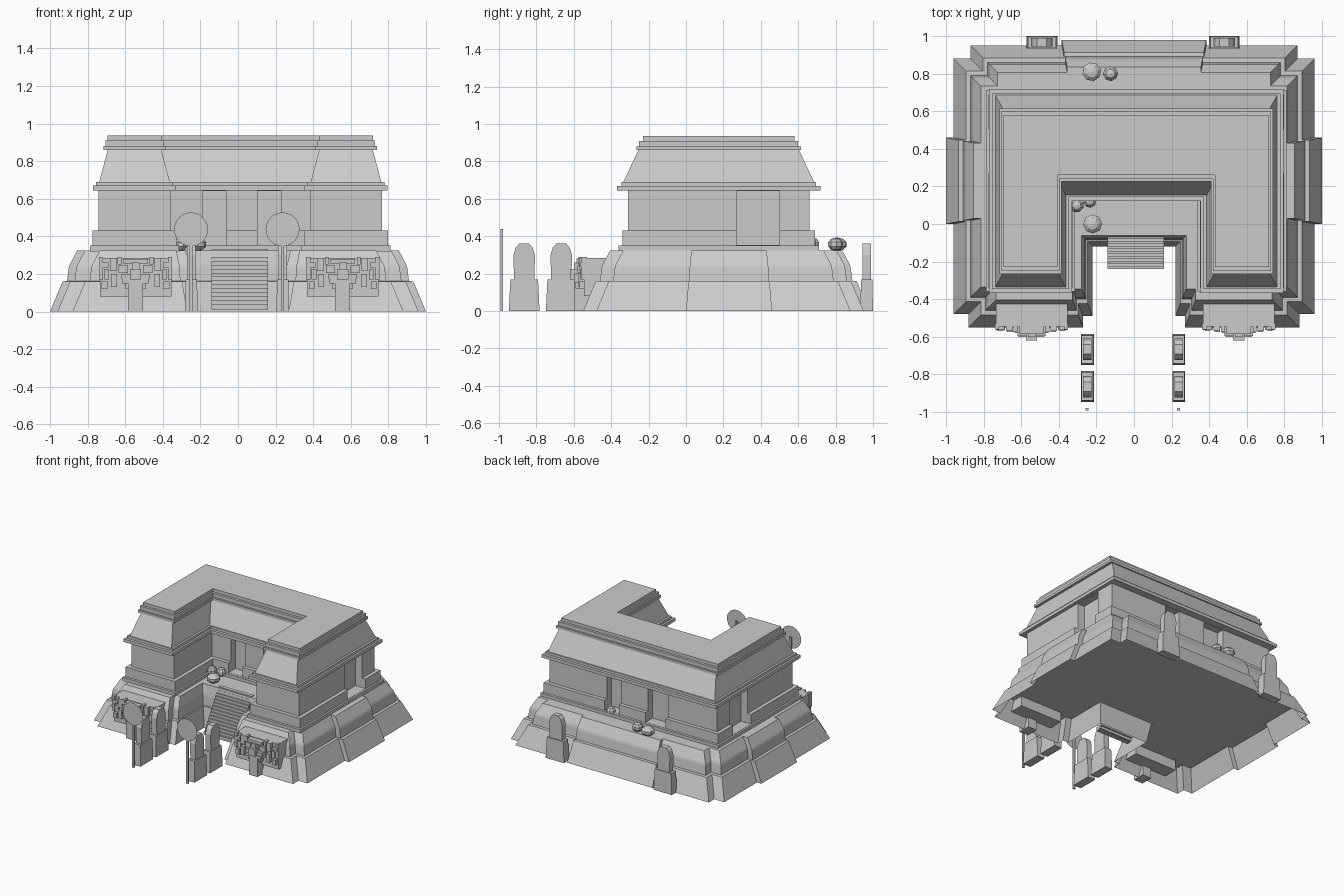
import bpy, bmesh, math, random

if "Cube" in bpy.data.objects:
    bpy.data.objects.remove(bpy.data.objects["Cube"])

random.seed(4)


def finish(name, bm):
    bmesh.ops.recalc_face_normals(bm, faces=bm.faces)
    me = bpy.data.meshes.new(name)
    bm.to_mesh(me)
    bm.free()
    ob = bpy.data.objects.new(name, me)
    bpy.context.collection.objects.link(ob)
    return ob


def add_box(bm, x0, x1, y0, y1, z0, z1, tx=0.0, ty=0.0):
    """Box whose top is drawn in by tx, ty on each side."""
    lo = [(x0, y0), (x1, y0), (x1, y1), (x0, y1)]
    hi = [(x0 + tx, y0 + ty), (x1 - tx, y0 + ty), (x1 - tx, y1 - ty), (x0 + tx, y1 - ty)]
    a = [bm.verts.new((*p, z0)) for p in lo]
    b = [bm.verts.new((*p, z1)) for p in hi]
    bm.faces.new(a[::-1])
    bm.faces.new(b)
    for i in range(4):
        j = (i + 1) % 4
        bm.faces.new((a[i], a[j], b[j], b[i]))


def mirrored(half, cx=0.0):
    return [(cx + x, y) for x, y in half] + [(cx - x, y) for x, y in reversed(half)]


def grow(outline, dx, dy, inner):
    """Move each edge of a right-angled outline outward; court and buttress edges move less."""
    n = len(outline)
    pts = [list(p) for p in outline]
    for i in range(n):
        j = (i + 1) % n
        (ax, ay), (bx, by) = outline[i], outline[j]
        upright = abs(ax - bx) < 1e-6
        mx, my = (ax + bx) / 2, (ay + by) / 2
        k = inner if abs(mx) < 0.3 and (upright and my < 0.2 or -0.2 < my < 0.3) else 1
        if math.hypot(ax - bx, ay - by) < 0.045:
            k = 0.2
        if upright:
            pts[i][0] = pts[j][0] = ax + (dx if by > ay else -dx) * k
        else:
            pts[i][1] = pts[j][1] = ay + (dy if bx < ax else -dy) * k
    return pts


def loft(name, outline, levels, inner=1.0, closed=True):
    bm = bmesh.new()
    rings = [[bm.verts.new((x, y, z)) for x, y in grow(outline, dx, dy, inner)]
             for z, dx, dy in levels]
    n = len(outline)
    for a, b in zip(rings, rings[1:]):
        for i in range(n):
            j = (i + 1) % n
            bm.faces.new((a[i], a[j], b[j], b[i]))
    if closed:
        bm.faces.new(rings[0][::-1])
        bm.faces.new(rings[-1])
    return finish(name, bm)


# Battered platform with corner notches and side buttresses: open skirt, then terrace
platform = mirrored([(.22, -.12), (.22, -.49), (.27, -.49), (.27, -.55), (.88, -.55),
                     (.88, -.48), (.96, -.48), (.96, 0), (1, 0), (1, .46), (.96, .46),
                     (.96, .88), (.87, .88), (.87, .95), (.385, .95), (.385, .98)])
loft("platform_skirt", platform,
     [(0, 0, 0), (.16, -.067, -.067), (.162, -.095, -.095)], 0.4, closed=False)
loft("platform_terrace", platform,
     [(z, -d, -d) for z, d in [(.16, .09), (.235, .1), (.25, .105), (.325, .145)]], 0.4)

# U-shaped building: plinth, wall, cornice, sloping roof, stepped crown
walls = mirrored([(.37, .18), (.37, -.31), (.755, -.31), (.755, .66)], 0.012)
building = loft("building", walls,
     [(.32, .045, .05), (.35, .045, .05), (.35, .03, .03), (.43, .03, .03), (.43, 0, 0),
      (.645, 0, 0), (.645, .028, .058), (.67, .028, .058), (.67, .012, .035), (.69, .012, .035),
      (.69, -.005, .025), (.86, -.05, -.055), (.86, -.028, -.045), (.88, -.028, -.045),
      (.88, -.037, -.06), (.91, -.037, -.06), (.91, -.05, -.08), (.935, -.05, -.08)])

# Recessed doorways in the court, on the back and on both sides
bm = bmesh.new()
for x0, x1 in [(-.19, -.065), (.105, .23)]:
    add_box(bm, x0, x1, .10, .24, .352, .642)
for x0, x1 in [(-.30, -.12), (.12, .25)]:
    add_box(bm, x0, x1, .60, .75, .352, .642)
for x0, x1 in [(.705, .85), (-.85, -.685)]:
    add_box(bm, x0, x1, .27, .50, .352, .642)
cutter = finish("doorway_cutter", bm)
cutter.hide_render = True
cutter.hide_viewport = True
cut = building.modifiers.new("doorways", 'BOOLEAN')
cut.operation = 'DIFFERENCE'
cut.solver = 'EXACT'
cut.object = cutter

# Stairway up to the court
bm = bmesh.new()
steps = 15
for i in range(steps):
    y, z = -.24 + .2 * i / steps, .02 + .31 * (i + 1) / steps
    add_box(bm, -.14, .16, y, y + .03, max(z - .045, .01), z)
finish("stairs", bm)


# Standing stones: tapered pedestal with a slab narrowing to a blunt top
def stela(name, x, y, turned):
    bm = bmesh.new()
    add_box(bm, -.082, .082, -.034, .034, 0, .17, .008, .004)
    prof = [(-.055, .17), (.055, .17), (.057, .30), (.045, .34), (.025, .362),
            (-.025, .362), (-.045, .34), (-.057, .30)]
    face = bm.faces.new([bm.verts.new((px, -.023, pz)) for px, pz in prof])
    ext = bmesh.ops.extrude_face_region(bm, geom=[face])
    bmesh.ops.translate(bm, vec=(0, .046, 0),
                        verts=[v for v in ext["geom"] if isinstance(v, bmesh.types.BMVert)])
    ob = finish(name, bm)
    ob.location = (x, y, 0)
    ob.rotation_euler.z = math.pi / 2 if turned else 0


for x in (-.248, .238):
    for y in (-.667, -.865):
        stela("court_stela", x, y, True)
for x in (-.49, .48):
    stela("back_stela", x, .966, False)

# Disc standards at the front: square pole with a paper-thin disc
for x in (-.25, .237):
    bm = bmesh.new()
    add_box(bm, x - .008, x + .008, -.992, -.978, 0, .44)
    finish("standard_pole", bm)
    bpy.ops.mesh.primitive_circle_add(vertices=24, radius=.09, fill_type='NGON',
                                      location=(x, -.993, .437), rotation=(math.pi / 2, 0, 0))
    bpy.context.object.name = "standard_disc"

# Carved masks on the wing fronts: centred boxes, then mirrored pairs
centre = [(.19, -.545, -.40, .08, .285), (.04, -.60, -.50, 0, .15), (.055, -.59, -.5, .12, .15),
          (.03, -.62, -.53, .17, .225), (.02, -.60, -.53, .225, .26), (.065, -.585, -.53, .255, .28),
          (.07, -.60, -.53, .15, .172)]
pairs = [(.04, .09, -.58, .205, .245), (.03, .075, -.595, .172, .20), (.10, .13, -.575, .13, .20),
         (.10, .135, -.57, .215, .285), (.145, .19, -.565, .235, .26), (.15, .18, -.57, .12, .16),
         (.14, .165, -.565, .17, .225), (.172, .195, -.56, .17, .29), (.075, .095, -.575, .25, .29)]
for cx in (-.545, .557):
    bm = bmesh.new()
    for hw, y0, y1, z0, z1 in centre:
        add_box(bm, cx - hw, cx + hw, y0, y1, z0, z1)
    for a, b, y0, z0, z1 in pairs:
        add_box(bm, cx + a, cx + b, y0, -.53, z0, z1)
        add_box(bm, cx - b, cx - a, y0, -.53, z0, z1)
    finish("carved_mask", bm)

# Loose boulders on the terrace
for x, y, r in [(-.225, .81, .053), (-.125, .80, .042), (-.305, .10, .04), (-.235, .12, .036),
                (-.22, 0, .053), (.2, .68, .036)]:
    bpy.ops.mesh.primitive_uv_sphere_add(segments=8, ring_count=5, radius=r,
                                         location=(x, y, .357), rotation=(0, 0, random.random()))
    ob = bpy.context.object
    ob.name = "boulder"
    ob.scale.z = .036 / r if r > .038 else 1
